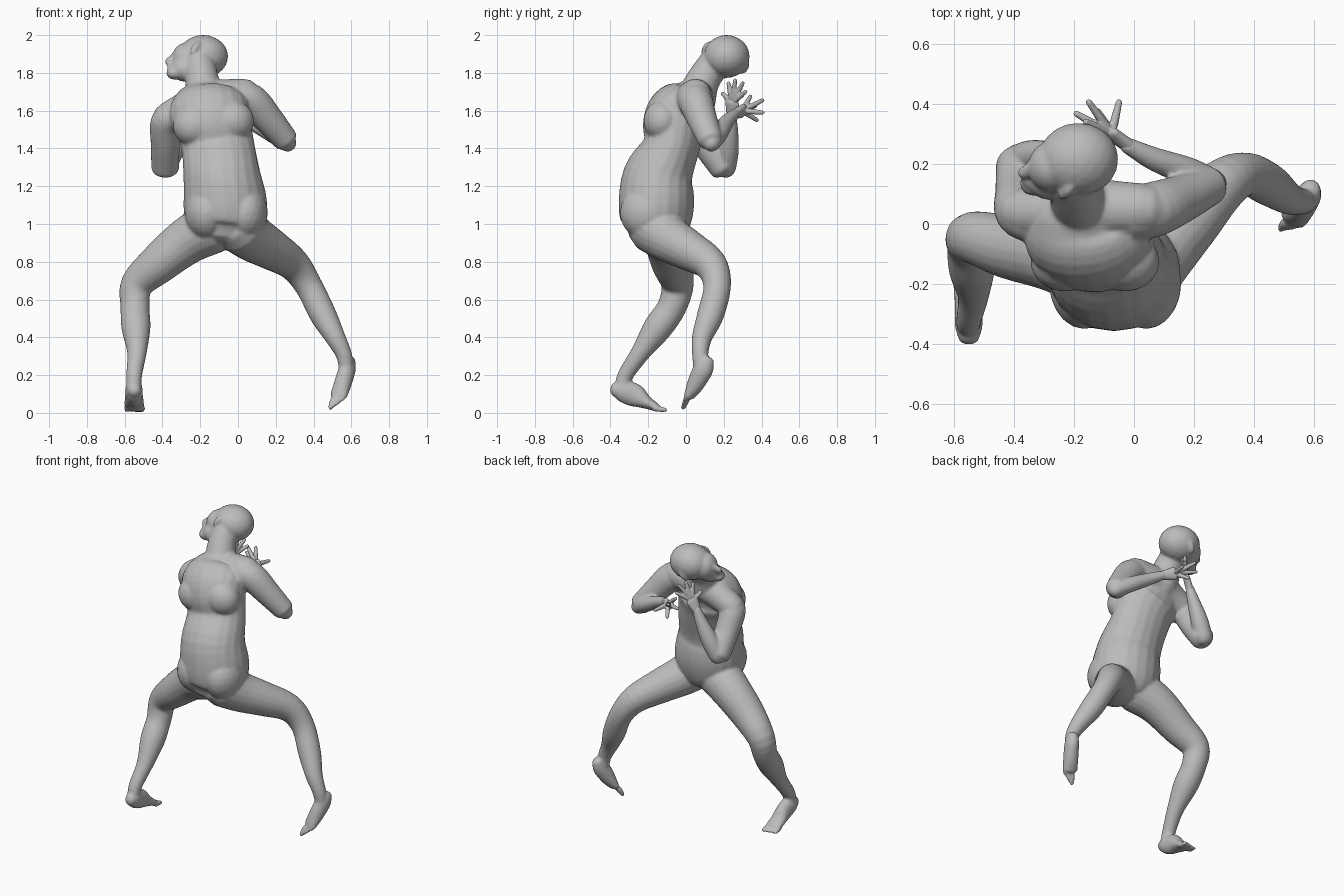
import bpy, bmesh, math
from mathutils import Vector, Matrix

if "Cube" in bpy.data.objects:
    bpy.data.objects.remove(bpy.data.objects["Cube"])

skin = bpy.data.materials.new("grey_skin")
skin.use_nodes = True
skin.diffuse_color = (0.5, 0.5, 0.5, 1)
skin.node_tree.nodes["Principled BSDF"].inputs["Base Color"].default_value = (0.5, 0.5, 0.5, 1)

SIDES = 20


def spline(keys, steps=4):
    """Smooth the (x, y, z, width, depth) keys along the limb."""
    k = [Vector(p if len(p) == 5 else (*p, p[3])) for p in keys]
    k = [k[0] * 2 - k[1]] + k + [k[-1] * 2 - k[-2]]
    out = []
    for p, a, b, n in zip(k, k[1:], k[2:], k[3:]):
        for s in range(steps):
            t = s / steps
            out.append(a + (b - p) * (t / 2) + (2 * p - 5 * a + 4 * b - n) * (t * t / 2)
                       + (3 * a - p - 3 * b + n) * (t ** 3 / 2))
    return out + [k[-2]]


def limb(bm, keys, side=(1, 0, 0), dome=1.0):
    """Closed tube of oval rings with rounded ends."""
    pts = spline(keys)
    pos = [Vector(p[:3]) for p in pts]
    rows = []
    for i, p in enumerate(pts):
        t = (pos[min(i + 1, len(pos) - 1)] - pos[max(i - 1, 0)]).normalized()
        rows.append((pos[i], t, max(p[3], .004), max(p[4], .004)))

    def cap(row, sign):
        c, t, a, b = row
        angles = [math.radians(d) for d in (30, 55, 78)]
        return [(c + t * (sign * dome * min(a, b) * math.sin(g)), t, a * math.cos(g), b * math.cos(g))
                for g in angles]
    rows = cap(rows[0], -1)[::-1] + rows + cap(rows[-1], 1)
    rings = []
    for c, t, a, b in rows:
        u = Vector(side)
        u = (u - t * u.dot(t)).normalized()
        v = t.cross(u)
        rings.append([bm.verts.new(c + u * (a * math.cos(g)) + v * (b * math.sin(g)))
                      for g in (2 * math.pi * j / SIDES for j in range(SIDES))])
    for r, q in zip(rings, rings[1:]):
        for j in range(SIDES):
            n = (j + 1) % SIDES
            bm.faces.new((r[j], r[n], q[n], q[j]))
    bm.faces.new(rings[0][::-1])
    bm.faces.new(rings[-1])


def ball(bm, centre, radii, turn=(0, 0, 0)):
    m = Matrix.Translation(centre)
    for angle, axis in zip(turn, "XYZ"):
        m = m @ Matrix.Rotation(math.radians(angle), 4, axis)
    bmesh.ops.create_icosphere(bm, subdivisions=3, radius=1, matrix=m @ Matrix.Diagonal((*radii, 1)))


def finish(name, bm, voxel, smooth):
    """Fuse the overlapping shapes into one skin."""
    bmesh.ops.recalc_face_normals(bm, faces=bm.faces)
    mesh = bpy.data.meshes.new(name)
    bm.to_mesh(mesh)
    bm.free()
    mesh.materials.append(skin)
    ob = bpy.data.objects.new(name, mesh)
    bpy.context.collection.objects.link(ob)
    fuse = ob.modifiers.new("fuse", 'REMESH')
    fuse.mode = 'VOXEL'
    fuse.voxel_size = voxel
    fuse.use_smooth_shade = True
    soft = ob.modifiers.new("soften", 'SMOOTH')
    soft.factor = 0.5
    soft.iterations = smooth


def foot(bm, keys, side, first, last, reach):
    """Sole and instep loft with a row of toes from first to last."""
    limb(bm, keys, side=side, dome=.6)
    a, b, r = Vector(first), Vector(last), Vector(reach)
    for i in range(5):
        base = a.lerp(b, i / 4)
        size = .016 - .0012 * i
        limb(bm, [(*(base - r * .5), size), (*(base + r), size * .85)], side=side)


# Torso, from the seat up to the base of the neck
body = bmesh.new()
limb(body, [(-.08, -.18, .93, .15, .13), (-.073, -.165, .99, .205, .18), (-.067, -.157, 1.1, .222, .2),
            (-.085, -.147, 1.25, .205, .187), (-.105, -.08, 1.4, .194, .15), (-.13, -.06, 1.52, .2, .17),
            (-.155, -.03, 1.6, .215, .165), (-.17, .03, 1.67, .17, .12), (-.17, .06, 1.72, .1, .08)], dome=.4)
# Shoulder blades and seat
for x, z in ((-.03, 1.545), (-.23, 1.52)):
    ball(body, (x, -.125, z), (.115, .1, .11))
for x in (.04, -.165):
    ball(body, (x, -.195, 1.06), (.118, .155, .15))
# Shoulder slope and neck
limb(body, [(-.37, .04, 1.565, .08), (-.26, .04, 1.62, .09), (-.15, .05, 1.66, .1), (.03, .05, 1.685, .085)],
     side=(0, 1, 0))
limb(body, [(-.17, .05, 1.66, .11), (-.19, .09, 1.76, .09), (-.205, .15, 1.85, .085)])
# Upper arms and forearms
limb(body, [(-.02, .03, 1.67, .09), (.07, .05, 1.65, .092), (.16, .085, 1.555, .08), (.255, .13, 1.443, .066)],
     dome=.45)
limb(body, [(.262, .135, 1.43, .048), (.18, .175, 1.48, .048), (.07, .215, 1.54, .04), (-.02, .26, 1.585, .028)],
     side=(0, 0, 1))
limb(body, [(-.32, .01, 1.57, .08), (-.38, .04, 1.54, .083), (-.385, .11, 1.42, .077), (-.385, .2, 1.295, .074)],
     dome=.45)
limb(body, [(-.385, .21, 1.3, .056), (-.34, .225, 1.39, .055), (-.29, .235, 1.49, .042), (-.25, .24, 1.58, .028)])
# Legs
limb(body, [(-.14, -.14, .98, .14), (-.27, -.1, .91, .125), (-.42, -.075, .79, .107), (-.535, -.045, .68, .087),
            (-.545, -.075, .56, .077), (-.54, -.15, .45, .077), (-.535, -.24, .32, .052),
            (-.55, -.32, .2, .042), (-.55, -.34, .13, .04)], side=(0, 1, 0))
limb(body, [(.01, -.17, .98, .14), (.085, -.09, .92, .125), (.185, .015, .86, .108), (.295, .13, .785, .088),
            (.375, .165, .67, .073), (.45, .13, .52, .071), (.515, .085, .4, .054), (.56, .075, .31, .043),
            (.575, .08, .23, .04)], side=(0, 1, 0))
# Feet
foot(body, [(-.55, -.38, .125, .035, .037), (-.55, -.34, .118, .046, .058), (-.55, -.27, .092, .046, .062),
            (-.55, -.21, .056, .052, .036), (-.548, -.155, .03, .054, .021)],
     (1, 0, 0), (-.508, -.145, .02), (-.592, -.155, .018), (0, .033, -.004))
foot(body, [(.588, .112, .28, .034, .04), (.58, .093, .235, .043, .054), (.566, .07, .19, .046, .052),
            (.55, .045, .14, .047, .044), (.532, .018, .09, .048, .027)],
     (1, 0, .5), (.497, -.002, .055), (.566, .006, .1), (-.008, -.012, -.026))
# Head: skull, jaw, brow, nose and ears
ball(body, (-.185, .215, 1.887), (.133, .122, .114))
ball(body, (-.275, .19, 1.87), (.078, .085, .09))
ball(body, (-.28, .15, 1.82), (.078, .07, .067))
ball(body, (-.335, .135, 1.8), (.045, .042, .036))
limb(body, [(-.335, .2, 1.895, .014), (-.367, .17, 1.86, .021)], side=(0, 1, 0))
ball(body, (-.347, .15, 1.832), (.029, .03, .016))
ball(body, (-.225, .108, 1.93), (.02, .022, .045), (-30, 28, 0))
ball(body, (-.2, .31, 1.83), (.02, .022, .045), (-30, 28, 0))
finish("body", body, .0085, 5)


def hand(name, wrist, palm, fingers, side):
    """Flat palm with five spread fingers."""
    bm = bmesh.new()
    limb(bm, [(*wrist, .027, .024), (*palm, .042, .02)], side=side)
    p = Vector(palm)
    for tip in fingers:
        tip = Vector(tip)
        root = p + (tip - p).normalized() * .028
        limb(bm, [(*root, .015), (*root.lerp(tip, .5), .0135), (*tip, .0105)], side=(.3, .5, .8))
    finish(name, bm, .0045, 2)


hand("left_hand", (-.01, .255, 1.58), (-.075, .3, 1.6),
     [(-.05, .405, 1.59), (-.15, .405, 1.655), (-.192, .367, 1.625), (-.16, .34, 1.675), (-.12, .375, 1.55)],
     (0, .4, .9))
hand("right_hand", (-.25, .24, 1.575), (-.22, .245, 1.64),
     [(-.25, .195, 1.69), (-.21, .225, 1.745), (-.18, .26, 1.76), (-.16, .3, 1.745), (-.15, .315, 1.7)],
     (.5, .8, 0))
